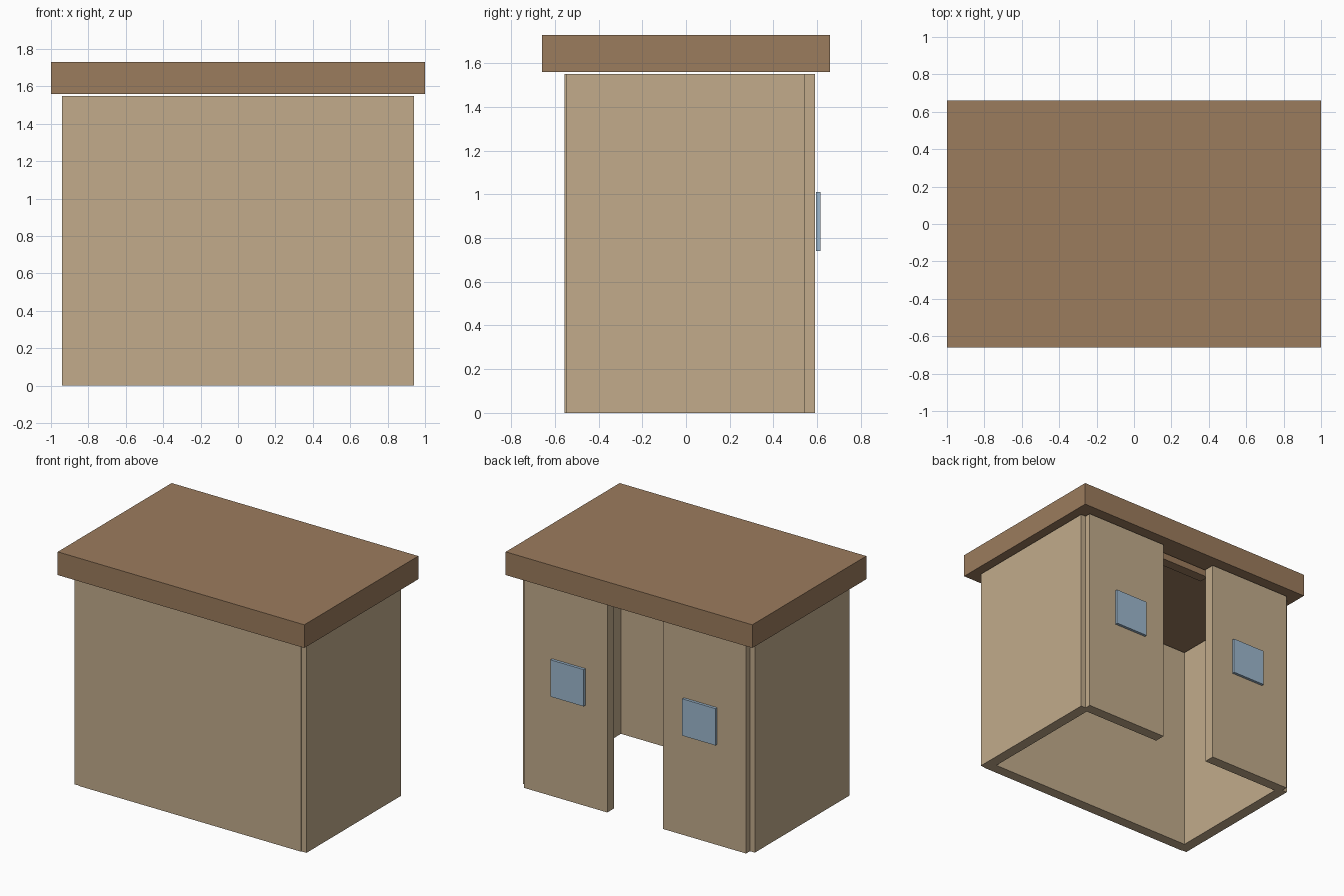
import bpy

if "Cube" in bpy.data.objects:
    bpy.data.objects.remove(bpy.data.objects["Cube"])


def material(name, color):
    m = bpy.data.materials.new(name)
    m.diffuse_color = (*color, 1)
    m.use_nodes = True
    m.node_tree.nodes["Principled BSDF"].inputs["Base Color"].default_value = m.diffuse_color
    return m


WALL = material("tan_wall", (0.54, 0.41, 0.26))
ROOF = material("brown_roof", (0.33, 0.20, 0.11))
GLASS = material("blue_glass", (0.34, 0.48, 0.62))


def box(name, x, y, z, mat):
    """Box spanning the (min, max) ranges on each axis."""
    bpy.ops.mesh.primitive_cube_add(size=1)
    ob = bpy.context.object
    ob.name = name
    for v in ob.data.vertices:
        v.co = [r[0] if c < 0 else r[1] for c, r in zip(v.co, (x, y, z))]
    ob.data.materials.append(mat)
    return ob


H = (0, 1.55)

# Front wall and overhanging flat roof
box("front_wall", (-0.90, 0.90), (-0.555, -0.475), H, WALL)
box("roof", (-1, 1), (-0.66, 0.66), (1.56, 1.73), ROOF)

# Beam above the open doorway, just behind the back panels
box("door_lintel", (-0.25, 0.25), (0.43, 0.505), (1.50, 1.55), ROOF)

# Mirrored side walls, back panels and windows
for side, s in (("left", -1), ("right", 1)):
    def span(a, b):
        return tuple(sorted((s * a, s * b)))
    box(side + "_wall", span(0.86, 0.94), (-0.55, 0.545), H, WALL)
    box(side + "_back_panel", span(0.225, 0.90), (0.51, 0.59), H, WALL)
    box(side + "_window", span(0.40, 0.67), (0.595, 0.615), (0.74, 1.01), GLASS)
